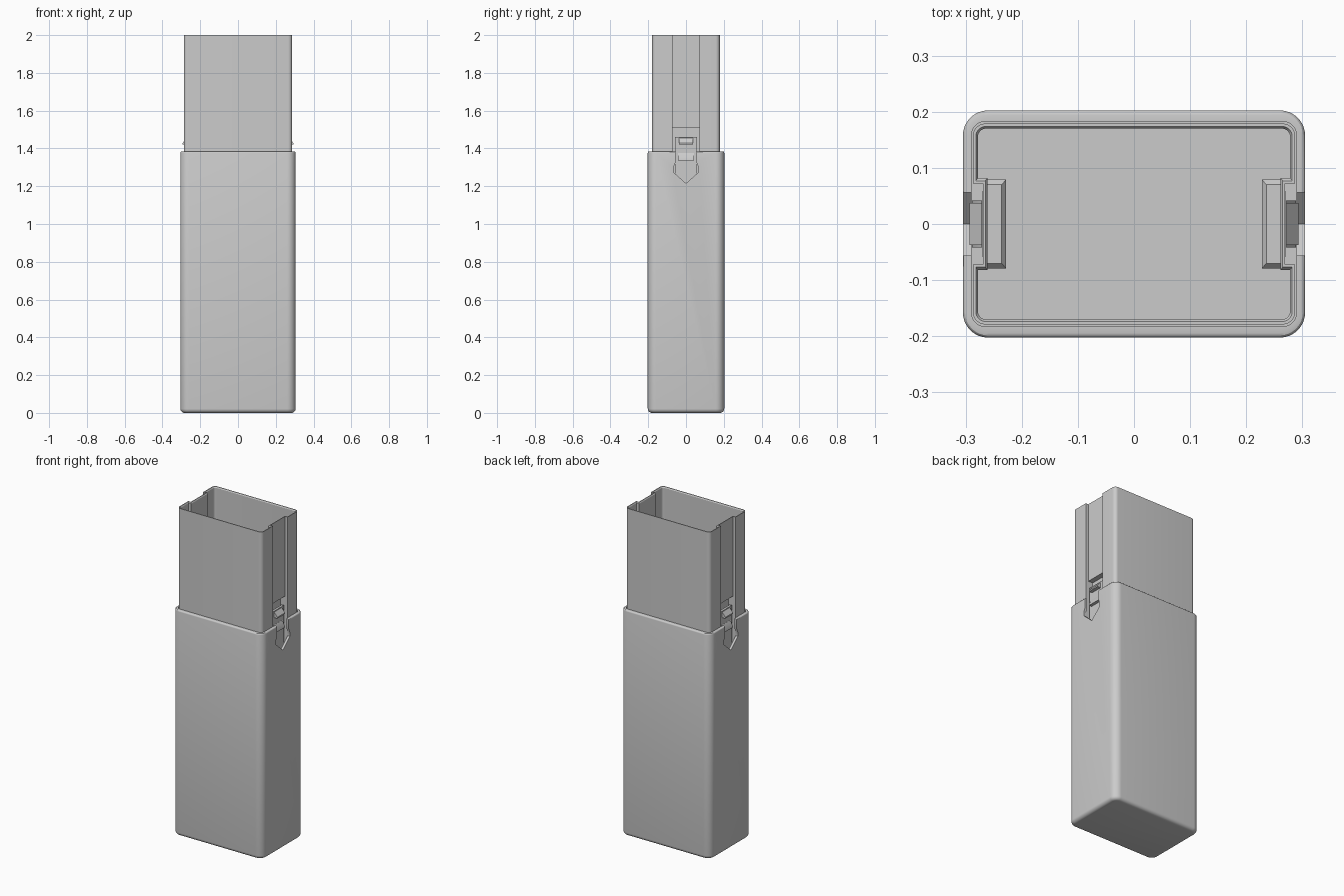
import bpy, bmesh, math
from mathutils import Vector

if "Cube" in bpy.data.objects:
    bpy.data.objects.remove(bpy.data.objects["Cube"])

grey = bpy.data.materials.new("light grey plastic")
grey.use_nodes = True
colour = (0.6, 0.6, 0.6, 1)
grey.diffuse_color = colour
grey.node_tree.nodes["Principled BSDF"].inputs["Base Color"].default_value = colour


def finish(name, bm):
    bmesh.ops.recalc_face_normals(bm, faces=bm.faces)
    mesh = bpy.data.meshes.new(name)
    bm.to_mesh(mesh)
    bm.free()
    mesh.materials.append(grey)
    obj = bpy.data.objects.new(name, mesh)
    bpy.context.collection.objects.link(obj)
    return obj


def loft(name, rings):
    """Skin a list of matching point rings and cap both ends."""
    bm = bmesh.new()
    loops = [[bm.verts.new(p) for p in ring] for ring in rings]
    for a, b in zip(loops, loops[1:]):
        for i in range(len(a)):
            j = (i + 1) % len(a)
            bm.faces.new((a[i], a[j], b[j], b[i]))
    bm.faces.new(loops[0][::-1])
    bm.faces.new(loops[-1])
    return finish(name, bm)


def prism(name, points, direction):
    """Extrude a flat outline along a direction."""
    step = Vector(direction)
    return loft(name, [points, [Vector(p) + step for p in points]])


def outline(hx, hy, r, z, groove=None, steps=8):
    """Rounded rectangle; groove = (half width, floor x) notches both short sides."""
    pts = []
    for k, (sx, sy) in enumerate([(1, 1), (-1, 1), (-1, -1), (1, -1)]):
        for i in range(steps + 1):
            a = math.pi / 2 * (k + i / steps)
            pts.append((sx * (hx - r) + r * math.cos(a),
                        sy * (hy - r) + r * math.sin(a), z))
        if groove and k in (1, 3):
            w, gx = groove
            pts += [(sx * x, sy * y, z)
                    for x, y in ((hx, w), (gx, w), (gx, -w), (hx, -w))]
    return pts


def cut(obj, cutters):
    for c in cutters:
        mod = obj.modifiers.new("cut", 'BOOLEAN')
        mod.operation = 'DIFFERENCE'
        mod.solver = 'EXACT'
        mod.object = c
    dg = bpy.context.evaluated_depsgraph_get()
    mesh = bpy.data.meshes.new_from_object(obj.evaluated_get(dg))
    obj.modifiers.clear()
    obj.data = mesh


# Outer case with rounded foot and softened rim
HX, HY, R, RIM = 0.305, 0.2025, 0.045, 1.385
rings = []
for i in range(6):
    a = math.pi / 2 * i / 5
    d = 0.022 * (1 - math.sin(a))
    rings.append(outline(HX - d, HY - d, R - d, 0.022 * (1 - math.cos(a))))
for i in range(4):
    a = math.pi / 2 * i / 3
    d = 0.008 * (1 - math.cos(a))
    rings.append(outline(HX - d, HY - d, R - d, RIM - 0.008 * (1 - math.sin(a))))
rings += [outline(0.29, 0.183, 0.026, z) for z in (RIM, 0.02)]
case = loft("outer_case", rings)

# Thin inner sleeve with a guide groove down each short side
outer_groove, inner_groove = (0.072, 0.269), (0.082, 0.261)
sleeve = loft("inner_sleeve", [
    outline(0.287, 0.179, 0.022, 0.024, outer_groove),
    outline(0.287, 0.179, 0.022, 2.0, outer_groove),
    outline(0.282, 0.174, 0.018, 2.0, (0.077, 0.265)),
    outline(0.278, 0.170, 0.014, 1.994, inner_groove),
    outline(0.278, 0.170, 0.014, 0.04, inner_groove)])

recesses, windows, parts = [], [], [case, sleeve]
for side, s in (("left", 1), ("right", -1)):
    # Pocket bulging inward behind the latch, with chamfered top
    pocket = loft(side + "_latch_pocket", [
        [(s * x, y, z) for x, y in ((x0, -w), (0.266, -w), (0.266, w), (x0, w))]
        for x0, w, z in ((0.236, 0.07, 1.18), (0.228, 0.079, 1.19),
                         (0.228, 0.079, 1.51), (0.236, 0.07, 1.52))])
    recesses.append(prism(side + "_recess_cutter", [
        (s * 0.238, y, z) for y, z in
        ((-0.071, 1.2), (0.071, 1.2), (0.071, 1.51), (-0.071, 1.51))],
        (s * 0.04, 0, 0)))
    # Pointed opening in the case wall
    half = [(0.067, 1.275), (0.067, 1.30), (0.056, 1.325), (0.056, 1.42)]
    shape = [(0, 1.215)] + half + [(-y, z) for y, z in half[::-1]]
    windows.append(prism(side + "_window_cutter",
                         [(s * 0.275, y, z) for y, z in shape], (s * 0.05, 0, 0)))
    # Springy tongue with two catch ridges
    tongue = prism(side + "_latch_tongue", [
        (s * 0.257, y, z) for y, z in
        ((-0.058, 1.195), (0.058, 1.195), (0.058, 1.46), (-0.058, 1.46))],
        (s * 0.014, 0, 0))
    parts += [pocket, tongue]
    for label, w, z0, z1, x in (("upper", 0.037, 1.42, 1.455, 0.293),
                                ("lower", 0.042, 1.335, 1.375, 0.289)):
        parts.append(prism(side + "_" + label + "_catch", [
            (s * 0.265, -w, z0), (s * x, -w, z0),
            (s * x, -w, z0 + 0.008), (s * 0.272, -w, z1), (s * 0.265, -w, z1)],
            (0, 2 * w, 0)))
    cut(pocket, recesses[-1:])

cut(sleeve, recesses)
cut(case, windows)
for cutter in recesses + windows:
    bpy.data.objects.remove(cutter)

# Smooth the rounded corners, keep real edges crisp
for obj in parts:
    bpy.ops.object.select_all(action='DESELECT')
    obj.select_set(True)
    bpy.context.view_layer.objects.active = obj
    bpy.ops.object.shade_smooth_by_angle(angle=math.radians(30))
